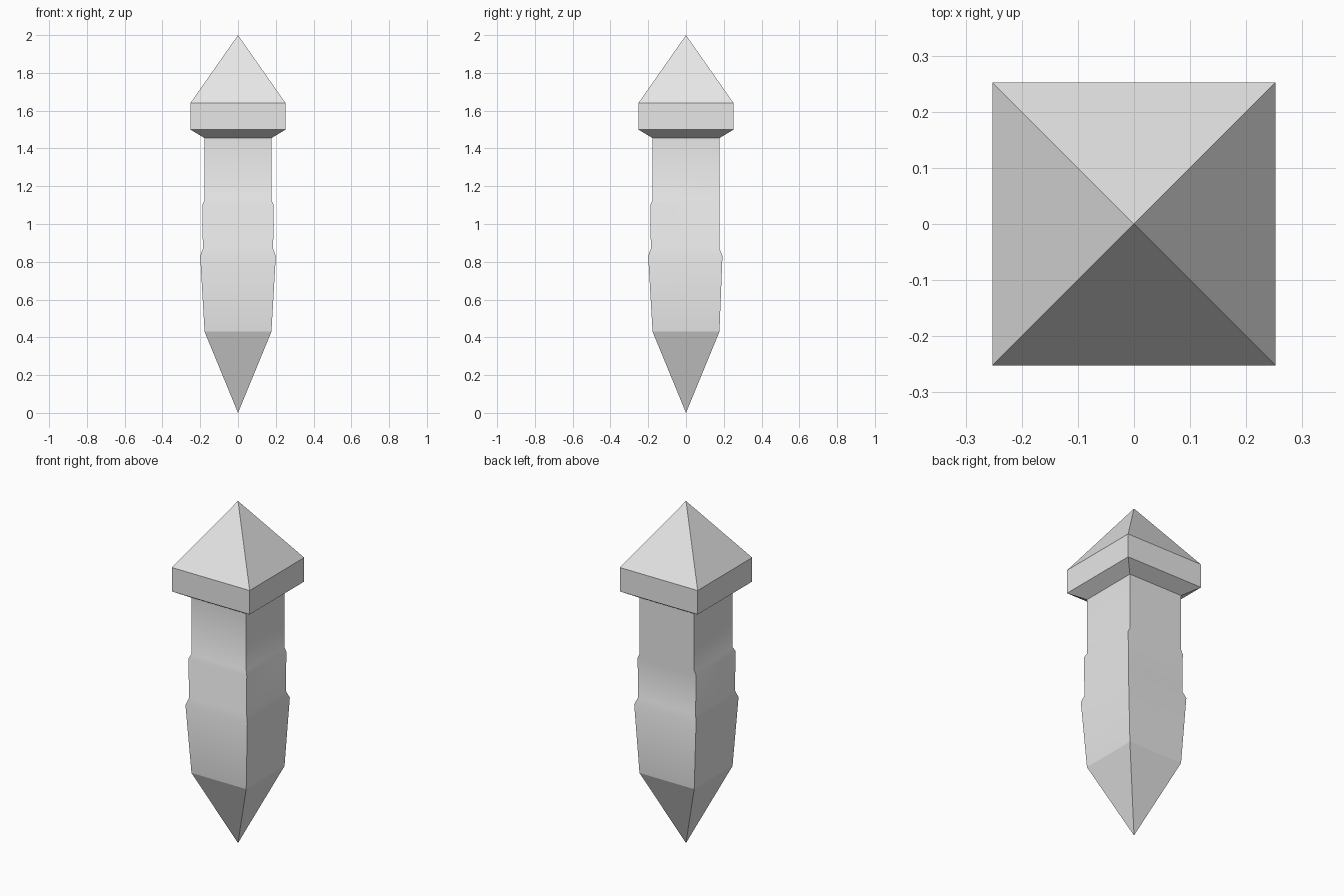
import bpy
import bmesh
import math

cube = bpy.data.objects.get("Cube")
if cube:
    bpy.data.objects.remove(cube, do_unlink=True)

grey = bpy.data.materials.new("light grey")
grey.use_nodes = True
grey.diffuse_color = (0.8, 0.8, 0.8, 1)
grey.node_tree.nodes["Principled BSDF"].inputs["Base Color"].default_value = (0.8, 0.8, 0.8, 1)


def square_loft(name, rings, tip=None, smooth=0):
    """Skin square rings (z, half width, back depth), closing on a tip point."""
    bm = bmesh.new()
    loops = [[bm.verts.new(p) for p in ((-r, -r, z), (r, -r, z), (r, b, z), (-r, b, z))]
             for z, r, b in rings]
    for low, high in zip(loops, loops[1:]):
        for i in range(4):
            j = (i + 1) % 4
            bm.faces.new((low[i], low[j], high[j], high[i]))
    if tip is not None:
        point = bm.verts.new((0, 0, tip))
        for i in range(4):
            bm.faces.new((loops[-1][i], loops[-1][(i + 1) % 4], point))
    bmesh.ops.recalc_face_normals(bm, faces=bm.faces)
    # An open skin needs its outward direction checked
    bm.normal_update()
    if sum(f.normal.dot(f.calc_center_median() * 1) - f.normal.z * f.calc_center_median().z
           for f in bm.faces) < 0:
        bmesh.ops.reverse_faces(bm, faces=bm.faces)
    mesh = bpy.data.meshes.new(name)
    bm.to_mesh(mesh)
    bm.free()
    mesh.materials.append(grey)
    obj = bpy.data.objects.new(name, mesh)
    bpy.context.collection.objects.link(obj)
    if smooth:
        bpy.ops.object.select_all(action='DESELECT')
        obj.select_set(True)
        bpy.context.view_layer.objects.active = obj
        bpy.ops.object.shade_smooth_by_angle(angle=math.radians(smooth))
    return obj


W = 0.177  # shaft half width

# Square shaft with two stepped bands; the back has only the lower one
square_loft("shaft", [(0.43, W, W), (0.83, 0.2, 0.193), (0.87, 0.186, W),
                      (1.1, 0.189, W), (1.125, W, W), (1.455, W, W)], smooth=45)

# Pointed foot
square_loft("pointed_foot", [(0.43, W, W)], tip=0.0)

# Overhanging head: bevelled underside, band and pyramid
H = 0.252
square_loft("head_cap", [(1.455, W, W), (1.5, H, H), (1.64, H, H)], tip=2.0)
